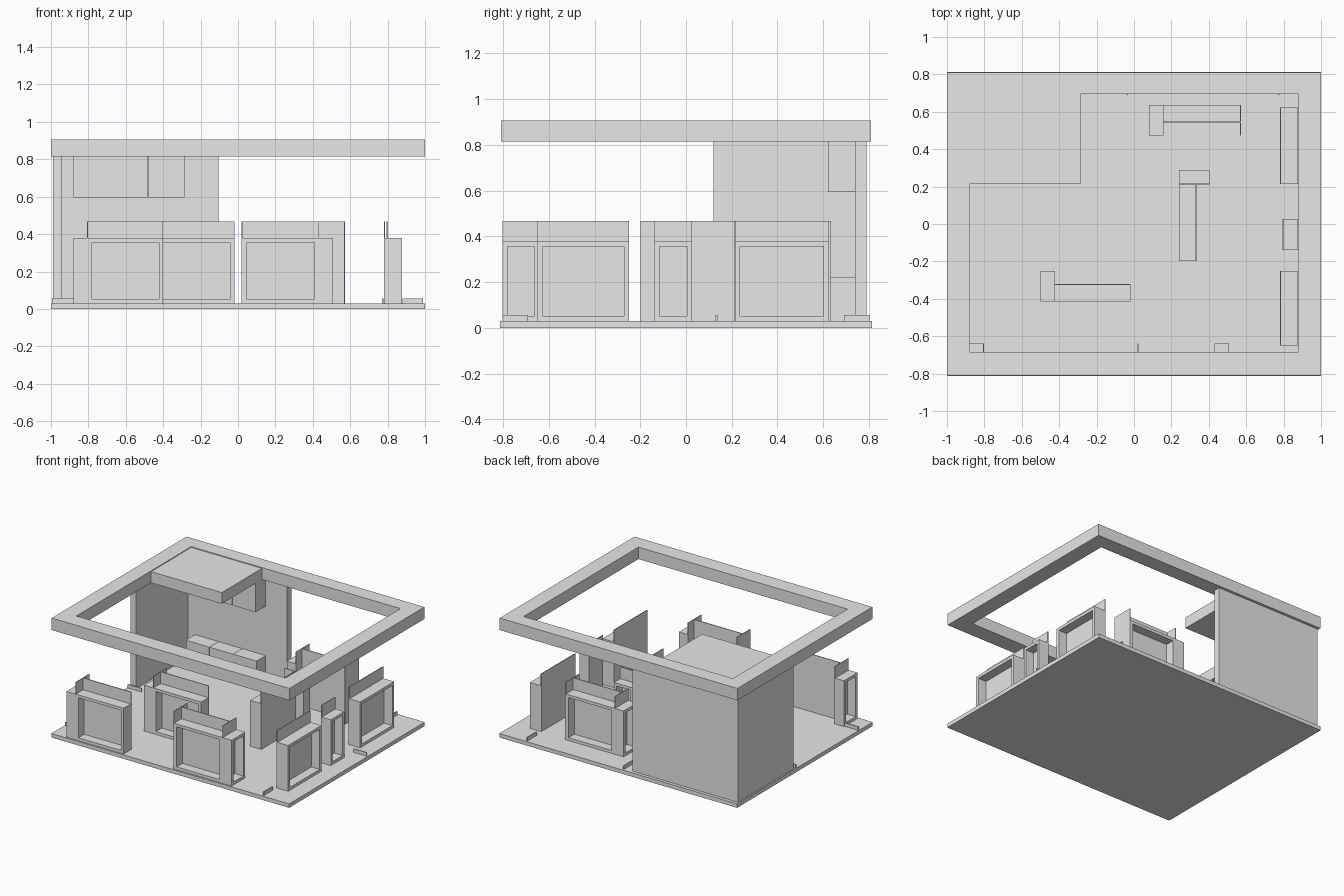
import bpy, bmesh
from mathutils import Vector

if "Cube" in bpy.data.objects:
    bpy.data.objects.remove(bpy.data.objects["Cube"])

grey = bpy.data.materials.new("light_grey")
grey.diffuse_color = (0.8, 0.8, 0.8, 1)
grey.use_nodes = True
grey.node_tree.nodes["Principled BSDF"].inputs["Base Color"].default_value = grey.diffuse_color

FLOOR, CASE_TOP, PANEL_TOP, ROOF = 0.03, 0.378, 0.468, 0.815
ident = lambda x, y: (x, y)


def box(name, x, y, z, place=ident, window=None):
    """Box from ranges; window = local direction of a recessed opening."""
    bm = bmesh.new()
    bmesh.ops.create_cube(bm, size=1)
    for v in bm.verts:
        v.co = Vector([r[0] if c < 0 else r[1] for c, r in zip(v.co, (x, y, z))])
    bm.normal_update()
    if window:
        d = Vector(window)
        face = max(bm.faces, key=lambda f: f.normal.dot(d))
        bmesh.ops.inset_region(bm, faces=[face], thickness=0.022, use_even_offset=True)
        ext = bmesh.ops.extrude_face_region(bm, geom=[face])
        verts = [g for g in ext["geom"] if isinstance(g, bmesh.types.BMVert)]
        bmesh.ops.translate(bm, verts=verts, vec=d * -0.07)
        if face.is_valid:
            bmesh.ops.delete(bm, geom=[face], context='FACES_ONLY')
    for v in bm.verts:
        v.co.x, v.co.y = place(v.co.x, v.co.y)
    bmesh.ops.recalc_face_normals(bm, faces=bm.faces)
    me = bpy.data.meshes.new(name)
    bm.to_mesh(me)
    bm.free()
    me.materials.append(grey)
    ob = bpy.data.objects.new(name, me)
    bpy.context.collection.objects.link(ob)
    return ob


def l_case(name, place, length=0.48, end_panel=False):
    """L-shaped showcase: main window faces -y, side window faces -x."""
    zc, zp = (FLOOR, CASE_TOP), (FLOOR, PANEL_TOP)
    box(name + "_main_case", (0.078, length), (0, 0.088), zc, place, (0, -1, 0))
    box(name + "_side_case", (0, 0.074), (0, 0.163), zc, place, (-1, 0, 0))
    box(name + "_back_panel", (0.078, length), (0.088, 0.094), zp, place)
    box(name + "_side_panel", (0.074, 0.078), (0, 0.163), zp, place)
    if end_panel:
        box(name + "_end_panel", (length, length + 0.005), (0, 0.163), zp, place)


# platform
box("platform", (-1, 1), (-0.814, 0.814), (0, FLOOR))

# overhead frame with canopy over the storage corner
zr = (ROOF, 0.906)
box("roof_beam_front", (-1, 1), (-0.81, -0.685), zr)
box("roof_beam_back", (-1, 1), (0.695, 0.81), zr)
box("roof_beam_left", (-1, -0.88), (-0.685, 0.695), zr)
box("roof_beam_right", (0.88, 1), (-0.685, 0.695), zr)
box("roof_canopy", (-0.88, -0.285), (0.213, 0.695), (ROOF, 0.9))

# corner walls
box("back_wall", (-0.99, -0.105), (0.74, 0.79), (FLOOR, ROOF))
box("left_wall", (-0.99, -0.94), (0.12, 0.74), (FLOOR, ROOF))

# wall cabinets and base cabinets
for i in range(3):
    x = (-0.88 + i * 0.199, -0.882 + (i + 1) * 0.199)
    box(f"wall_cabinet_{i}", x, (0.62, 0.74), (0.595, ROOF))
    box(f"base_cabinet_{i}", x, (0.63, 0.74), (FLOOR, 0.22))

# L-shaped showcases
l_case("front_left", lambda x, y: (-0.88 + x, -0.803 + y))
l_case("inner_left", lambda x, y: (-0.50 + x, -0.414 + y))
l_case("front_right", lambda x, y: (0.508 - x, -0.803 + y), 0.484, True)
l_case("back", lambda x, y: (0.08 + x, 0.635 - y), 0.486, True)
l_case("centre", lambda x, y: (0.24 + y, 0.29 - x), 0.488)

# straight showcases along the right side
for name, x0, y in (("right_front", 0.78, (-0.65, -0.25)),
                    ("right_middle", 0.795, (-0.138, 0.027)),
                    ("right_back", 0.78, (0.215, 0.623))):
    box(name + "_case", (x0 + 0.006, 0.877), y, (FLOOR, CASE_TOP), ident, (1, 0, 0))
    box(name + "_panel", (x0, x0 + 0.006), y, (FLOOR, PANEL_TOP))

# low floor bars at the platform edge
zb, t = (FLOOR, 0.057), 0.004
for i, y in enumerate((-0.65, 0.1)):
    box(f"left_floor_bar_{i}", (-0.995, -0.88), (y - t, y + t), zb)
box("right_floor_bar", (0.88, 0.99), (0.133 - t, 0.133 + t), zb)
for i, (x, y) in enumerate(((0.775, -0.803), (0.775, 0.69), (-0.035, 0.69))):
    box(f"floor_bar_{i}", (x - t, x + t), (y, y + 0.112), zb)
